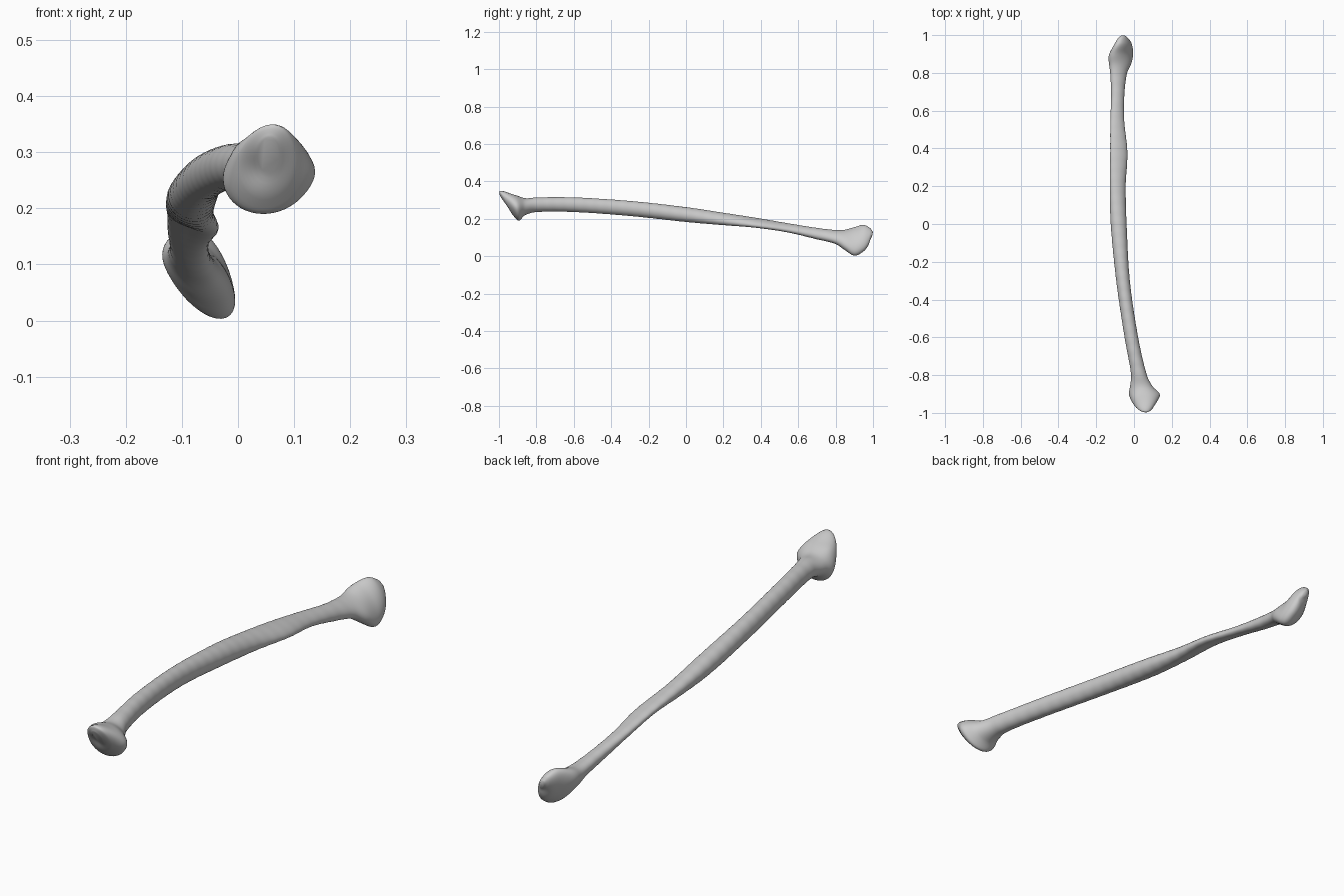
import bpy, bmesh, math

# Cross-sections along the bone: y, x min, x max, z min, z max, skew, lean
SECTIONS = [
    (-0.975, 0.035, 0.075, 0.262, 0.322, 0.0, -0.5),
    (-0.955, 0.000, 0.105, 0.215, 0.345, 0.1, -0.5),
    (-0.905, -0.026, 0.132, 0.190, 0.328, 0.1, -0.2),
    (-0.86, -0.021, 0.098, 0.220, 0.310, 0.0, 0.0),
    (-0.80, -0.015, 0.068, 0.236, 0.314, 0.0, 0.0),
    (-0.60, -0.050, 0.022, 0.236, 0.314, 0.0, 0.0),
    (-0.30, -0.094, -0.022, 0.215, 0.295, 0.0, 0.0),
    (0.00, -0.123, -0.039, 0.183, 0.262, -0.1, 0.0),
    (0.20, -0.128, -0.044, 0.165, 0.232, -0.3, 0.0),
    (0.38, -0.126, -0.035, 0.150, 0.204, -0.5, 0.0),
    (0.55, -0.125, -0.052, 0.125, 0.175, -0.4, 0.0),
    (0.70, -0.121, -0.050, 0.090, 0.151, -0.3, 0.0),
    (0.80, -0.126, -0.036, 0.065, 0.140, -0.4, 0.0),
    (0.85, -0.131, -0.014, 0.032, 0.141, -0.5, 0.0),
    (0.90, -0.129, -0.005, 0.003, 0.155, -0.6, 0.0),
    (0.95, -0.105, -0.011, 0.026, 0.167, -0.6, 0.0),
    (0.985, -0.083, -0.028, 0.070, 0.150, -0.6, 0.0),
    (1.00, -0.066, -0.044, 0.100, 0.130, -0.6, 0.0),
]
SIDES, STEPS = 48, 10


def slope(i, k):
    a, b = SECTIONS[max(i - 1, 0)], SECTIONS[min(i + 1, len(SECTIONS) - 1)]
    return (b[k] - a[k]) / (b[0] - a[0])


def blend(i, t):
    """Smooth interpolation between section i and the next one."""
    p, q = SECTIONS[i], SECTIONS[i + 1]
    h = q[0] - p[0]
    row = [p[0] + h * t]
    for k in range(1, 7):
        row.append((2*t**3 - 3*t*t + 1) * p[k] + (t**3 - 2*t*t + t) * h * slope(i, k)
                   + (3*t*t - 2*t**3) * q[k] + (t**3 - t*t) * h * slope(i + 1, k))
    return row


def add_ring(bm, row):
    y, x0, x1, z0, z1, skew, lean = row
    # hollow underside beside the shaft ridge
    hollow = 0.22 * math.exp(-((y - 0.4) / 0.18) ** 2)
    ring = []
    for j in range(SIDES):
        a = 2 * math.pi * j / SIDES
        d = math.atan2(math.sin(a + 1.75), math.cos(a + 1.75))
        r = 1 - hollow * math.exp(-(d / 0.6) ** 2)
        # faint growth bands
        r += 0.008 * math.sin(y * 110) * (abs(y) < 0.8)
        dz = (z1 - z0) / 2 * math.sin(a + skew) * r
        ring.append(bm.verts.new(((x0 + x1) / 2 + (x1 - x0) / 2 * math.cos(a) * r,
                                  y + lean * dz, (z0 + z1) / 2 + dz)))
    return ring


# Bone: lofted shaft with both knuckle ends
bm = bmesh.new()
rows = []
for i in range(len(SECTIONS) - 1):
    n = max(6, int((SECTIONS[i + 1][0] - SECTIONS[i][0]) * 90))
    rows += [blend(i, s / n) for s in range(n)]
rows.append(SECTIONS[-1])
rings = [add_ring(bm, r) for r in rows]
for a, b in zip(rings, rings[1:]):
    for j in range(SIDES):
        k = (j + 1) % SIDES
        bm.faces.new((a[j], a[k], b[k], b[j]))
bm.faces.new(rings[0])
bm.faces.new(rings[-1])


# Gentle lumps and hollows on the joint ends: centre, radius, offset
LUMPS = [
    ((0.07, -0.98, 0.33), 0.035, (0, -0.008, 0.006)),
    ((0.04, -0.96, 0.27), 0.035, (0, 0.012, 0)),
    ((0.125, -0.90, 0.265), 0.03, (0.006, 0, 0)),
    ((0.01, -0.92, 0.315), 0.03, (-0.006, 0, 0.004)),
    ((-0.05, 1.0, 0.085), 0.03, (0, -0.01, 0)),
    ((-0.12, 0.88, 0.11), 0.03, (-0.004, 0, 0.003)),
]
for v in bm.verts:
    for c, rad, off in LUMPS:
        f = math.exp(-sum((v.co[k] - c[k]) ** 2 for k in range(3)) / rad ** 2)
        for k in range(3):
            v.co[k] += off[k] * f
bmesh.ops.recalc_face_normals(bm, faces=bm.faces)
mesh = bpy.data.meshes.new("long_bone")
bm.to_mesh(mesh)
bm.free()
bone = bpy.data.objects.new("long_bone", mesh)
bpy.context.collection.objects.link(bone)
for p in mesh.polygons:
    p.use_smooth = True
